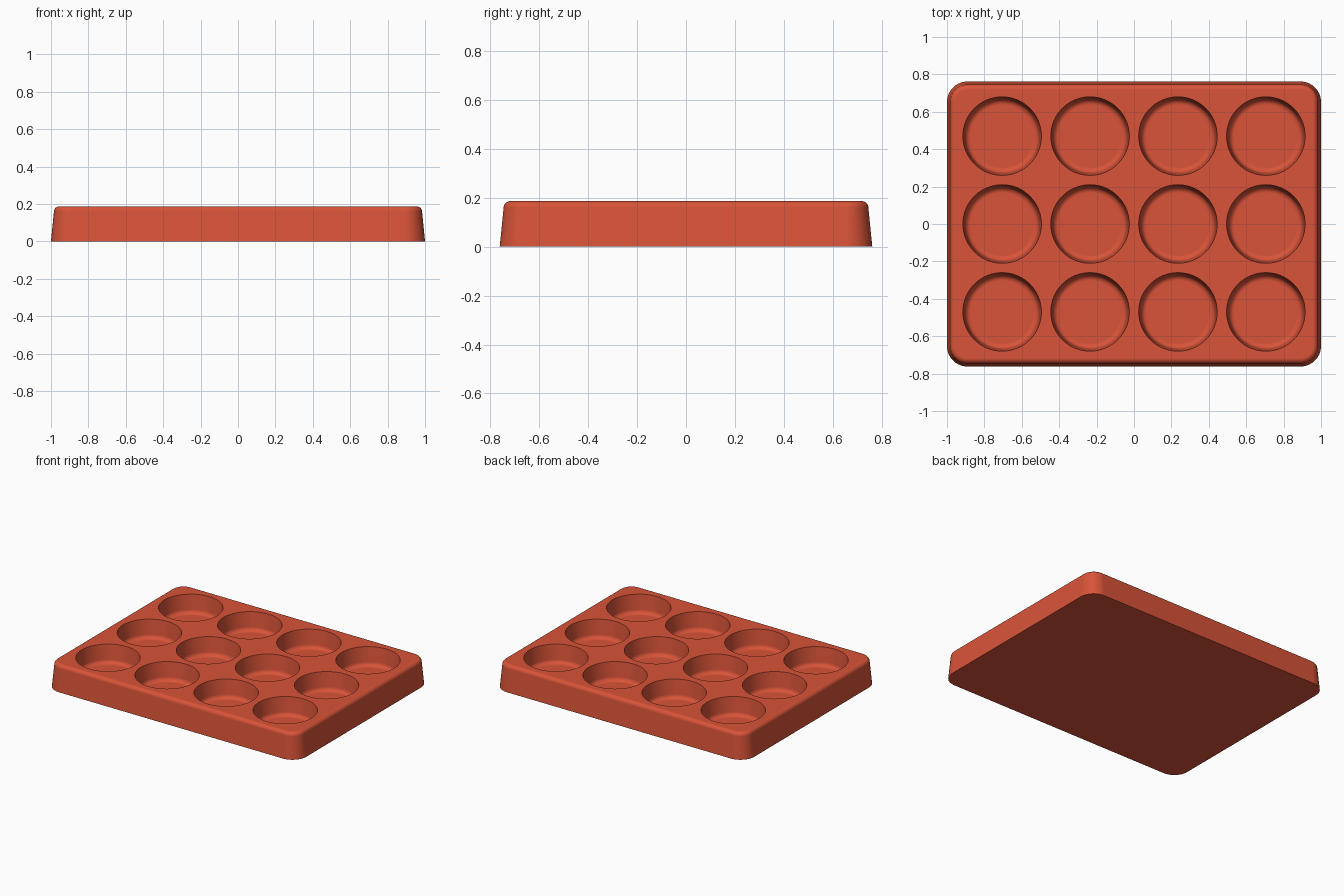
import bpy
import bmesh
from math import pi, sin, cos, radians

cube = bpy.data.objects.get("Cube")
if cube:
    bpy.data.objects.remove(cube, do_unlink=True)

HALF_X, HALF_Y, HEIGHT = 1.0, 0.762, 0.187
CORNER, DRAFT, FILLET = 0.11, 0.016, 0.028
PITCH, WELL_R, FLOOR_Z, WELL_FILLET = 0.47, 0.21, 0.055, 0.03


def flat_material(name, colour):
    mat = bpy.data.materials.new(name)
    mat.use_nodes = True
    mat.diffuse_color = colour
    mat.node_tree.nodes["Principled BSDF"].inputs["Base Color"].default_value = colour
    return mat


def rounded_ring(inset, z, steps=14):
    """Rounded rectangle outline, moved inwards by inset."""
    r = CORNER - inset
    points = []
    for i, (sx, sy) in enumerate([(1, 1), (-1, 1), (-1, -1), (1, -1)]):
        for k in range(steps + 1):
            a = (i + k / steps) * pi / 2
            points.append((sx * (HALF_X - CORNER) + r * cos(a),
                           sy * (HALF_Y - CORNER) + r * sin(a), z))
    return points


def circle_ring(cx, cy, r, z, steps=64):
    return [(cx + r * cos(2 * pi * k / steps), cy + r * sin(2 * pi * k / steps), z)
            for k in range(steps)]


def loft(bm, rings):
    """Closed solid through a stack of rings, lowest first."""
    loops = [[bm.verts.new(p) for p in ring] for ring in rings]
    n = len(loops[0])
    for low, high in zip(loops, loops[1:]):
        for k in range(n):
            j = (k + 1) % n
            bm.faces.new((low[k], low[j], high[j], high[k]))
    bm.faces.new(loops[0][::-1])
    bm.faces.new(loops[-1])


def make_object(name, bm, mat):
    mesh = bpy.data.meshes.new(name)
    bm.to_mesh(mesh)
    bm.free()
    mesh.materials.append(mat)
    obj = bpy.data.objects.new(name, mesh)
    bpy.context.collection.objects.link(obj)
    return obj


terracotta = flat_material("terracotta red", (0.69, 0.087, 0.040, 1.0))

# Tray block: drafted sides and a rounded upper edge
rings = [rounded_ring(0, 0)]
for k in range(9):
    a = k / 8 * pi / 2
    rings.append(rounded_ring(DRAFT + FILLET * (1 - cos(a)),
                              HEIGHT - FILLET + FILLET * sin(a)))
bm = bmesh.new()
loft(bm, rings)
tray = make_object("muffin_tray", bm, terracotta)

# Cutter: twelve tapered round wells with filleted floors
bm = bmesh.new()
for col in range(4):
    for row in range(3):
        cx, cy = (col - 1.5) * PITCH, (row - 1) * PITCH
        wall_r = WELL_R - 0.012
        well = []
        for k in range(9):
            a = k / 8 * pi / 2
            well.append(circle_ring(cx, cy, wall_r - WELL_FILLET * (1 - sin(a)),
                                    FLOOR_Z + WELL_FILLET * (1 - cos(a))))
        well.append(circle_ring(cx, cy, WELL_R, HEIGHT))
        well.append(circle_ring(cx, cy, WELL_R, HEIGHT + 0.1))
        loft(bm, well)
cutter = make_object("well_cutter", bm, terracotta)
cutter.hide_render = True

# Cut the wells and apply
cut = tray.modifiers.new("wells", "BOOLEAN")
cut.operation = "DIFFERENCE"
cut.solver = "EXACT"
cut.object = cutter
bpy.ops.object.select_all(action="DESELECT")
tray.select_set(True)
bpy.context.view_layer.objects.active = tray
bpy.ops.object.modifier_apply(modifier=cut.name)
bpy.data.objects.remove(cutter, do_unlink=True)

# Smooth shading with crisp well rims and flat large faces
bpy.ops.object.shade_smooth_by_angle(angle=radians(35))
weighted = tray.modifiers.new("flat_faces", "WEIGHTED_NORMAL")
weighted.keep_sharp = True
